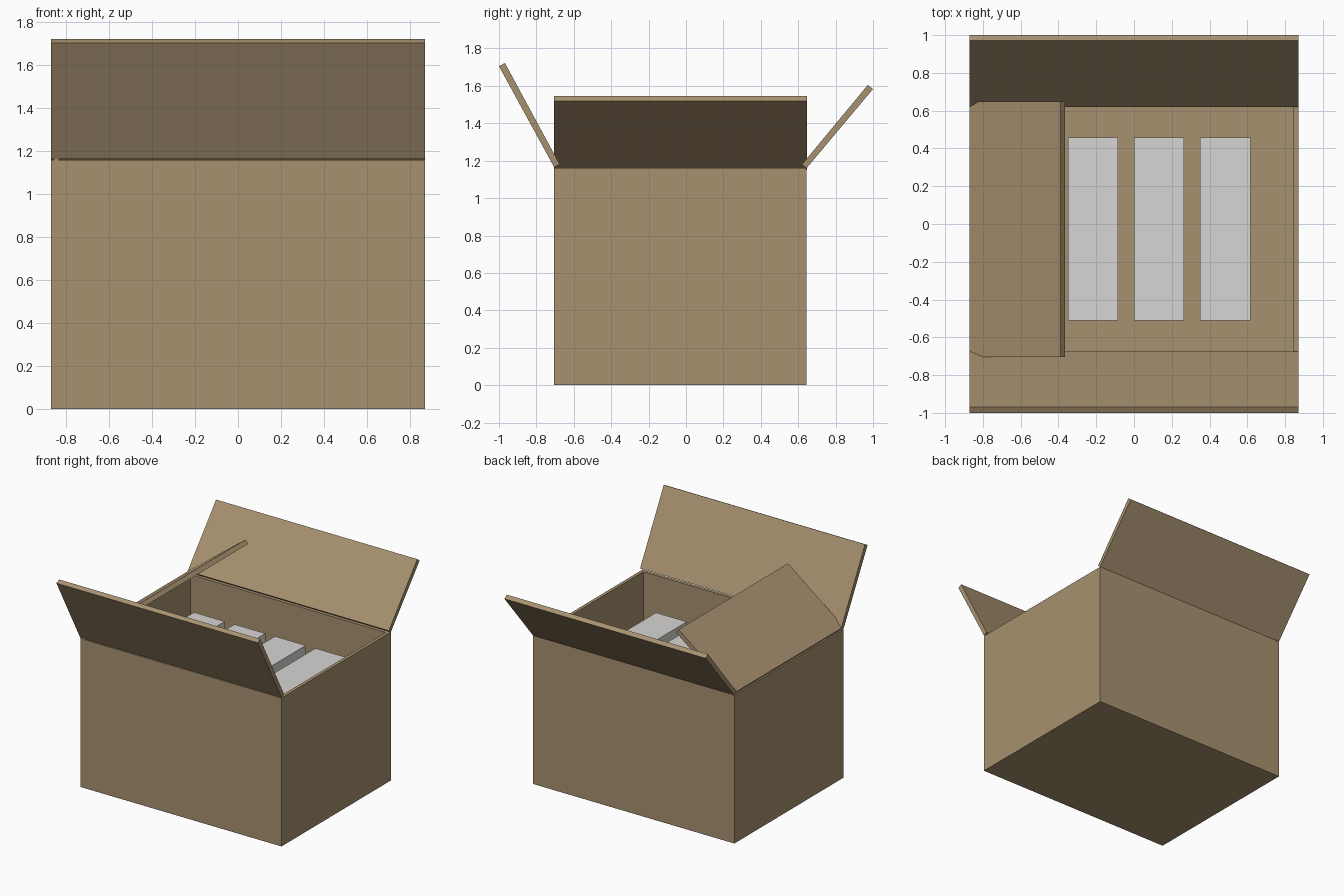
import bpy, bmesh

if "Cube" in bpy.data.objects:
    bpy.data.objects.remove(bpy.data.objects["Cube"])


def material(name, rgb):
    m = bpy.data.materials.new(name)
    m.diffuse_color = (*rgb, 1)
    m.use_nodes = True
    m.node_tree.nodes["Principled BSDF"].inputs["Base Color"].default_value = m.diffuse_color
    return m


CARD = material("cardboard", (0.39, 0.285, 0.162))
WHITE = material("off_white", (0.68, 0.675, 0.66))


def finish(bm, name, mat):
    bmesh.ops.recalc_face_normals(bm, faces=bm.faces)
    me = bpy.data.meshes.new(name)
    bm.to_mesh(me)
    bm.free()
    me.materials.append(mat)
    ob = bpy.data.objects.new(name, me)
    bpy.context.collection.objects.link(ob)
    return ob


def block(lo, hi):
    bm = bmesh.new()
    bmesh.ops.create_cube(bm, size=1)
    for v in bm.verts:
        v.co = [h if c > 0 else l for c, l, h in zip(v.co, lo, hi)]
    return bm


def flap(name, profile, axis, lo, hi):
    """Extrude a 4-point (horizontal, z) profile along axis 'x' or 'y'."""
    bm = bmesh.new()
    place = (lambda h, z, t: (t, h, z)) if axis == 'x' else (lambda h, z, t: (h, t, z))
    a, b = ([bm.verts.new(place(h, z, t)) for h, z in profile] for t in (lo, hi))
    bm.faces.new(a)
    bm.faces.new(b)
    for i in range(4):
        j = (i + 1) % 4
        bm.faces.new((a[i], a[j], b[j], b[i]))
    finish(bm, name, CARD)


# Open carton: inset the top, then sink the inner face to form walls and floor
bm = block((-0.87, -0.705, 0), (0.87, 0.645, 1.16))
top = max(bm.faces, key=lambda f: f.calc_center_median().z)
bmesh.ops.inset_region(bm, faces=[top], thickness=0.036)
ext = bmesh.ops.extrude_discrete_faces(bm, faces=[top])
for v in ext["faces"][0].verts:
    v.co.z = 0.036
finish(bm, "carton_body", CARD)

# Raised lid flaps on the front, back and left edges
flap("front_flap", [(-0.705, 1.165), (-1.0, 1.705), (-0.968, 1.722), (-0.675, 1.18)], 'x', -0.87, 0.87)
flap("back_flap", [(0.645, 1.16), (1.0, 1.583), (0.972, 1.605), (0.62, 1.18)], 'x', -0.87, 0.87)
flap("left_flap", [(-0.85, 1.15), (-0.365, 1.518), (-0.389, 1.546), (-0.87, 1.178)], 'y', -0.705, 0.648)

# Row of four packed slabs standing on the carton floor
for i in range(4):
    x = -0.70 + 0.35 * i
    finish(block((x, -0.51, 0.036), (x + 0.266, 0.457, 0.966)), f"packed_slab_{i + 1}", WHITE)
